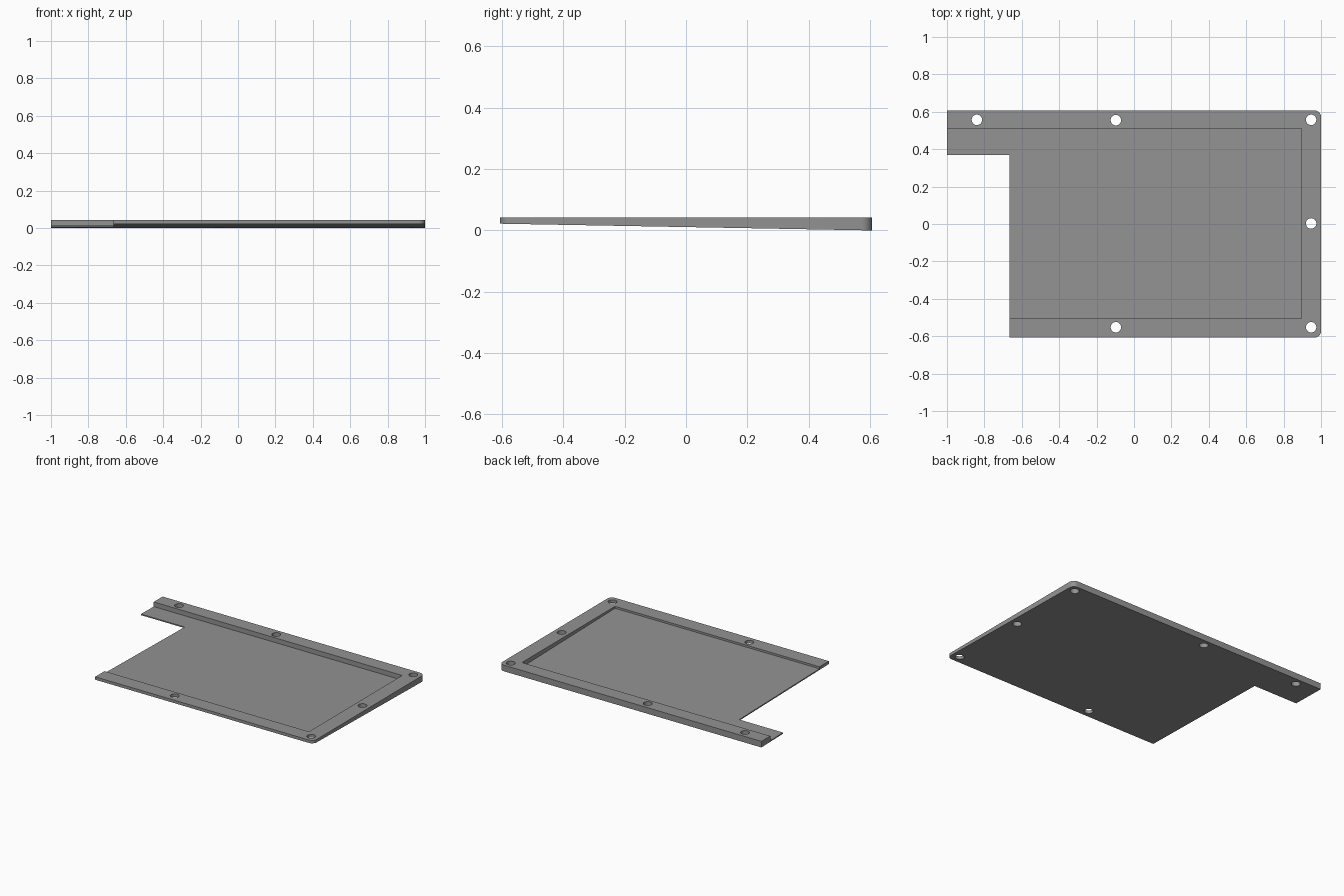
import bpy, bmesh, math

if "Cube" in bpy.data.objects:
    bpy.data.objects.remove(bpy.data.objects["Cube"])

TOP, HALF_Y = 0.042, 0.607
LEFT, STEP_X, STEP_Y = -1.0, -0.665, 0.37
FLOOR = 0.008          # thickness of the pocket floor
R = 0.035              # rounded right-hand corners

grey = bpy.data.materials.new("grey")
grey.diffuse_color = (0.29, 0.29, 0.29, 1)
grey.use_nodes = True
grey.node_tree.nodes["Principled BSDF"].inputs["Base Color"].default_value = grey.diffuse_color


def underside(y):
    """Height of the sloping underside."""
    return 0.022 * (HALF_Y - y) / (2 * HALF_Y)


def prism(name, outline, low, high):
    """Solid from a counter-clockwise outline with low(y) and high(y) faces."""
    bm = bmesh.new()
    a = [bm.verts.new((x, y, low(y))) for x, y in outline]
    b = [bm.verts.new((x, y, high(y))) for x, y in outline]
    bm.faces.new(a[::-1])
    bm.faces.new(b)
    n = len(outline)
    for i in range(n):
        j = (i + 1) % n
        bm.faces.new((a[i], a[j], b[j], b[i]))
    me = bpy.data.meshes.new(name)
    bm.to_mesh(me)
    bm.free()
    me.materials.append(grey)
    ob = bpy.data.objects.new(name, me)
    bpy.context.collection.objects.link(ob)
    return ob


def arc(cx, cy, r, start, end, n):
    return [(cx + r * math.cos(math.radians(start + (end - start) * i / n)),
             cy + r * math.sin(math.radians(start + (end - start) * i / n)))
            for i in range(n + 1)]


def cut(target, cutter):
    mod = target.modifiers.new(cutter.name, 'BOOLEAN')
    mod.operation, mod.solver, mod.object = 'DIFFERENCE', 'EXACT', cutter
    bpy.context.view_layer.objects.active = target
    bpy.ops.object.modifier_apply(modifier=mod.name)
    bpy.data.objects.remove(cutter, do_unlink=True)


# Wedge plate with a notch at the front left
outline = [(STEP_X, -HALF_Y)]
outline += arc(1 - R, -HALF_Y + R, R, -90, 0, 8)
outline += arc(1 - R, HALF_Y - R, R, 0, 90, 8)
outline += [(LEFT, HALF_Y), (LEFT, STEP_Y), (STEP_X, STEP_Y)]
plate = prism("wedge_plate", outline, underside, lambda y: TOP)

# Shallow pocket, open to the left, with its floor parallel to the underside
pocket = [(-1.1, -0.505), (0.895, -0.505), (0.895, 0.51), (-1.1, 0.51)]
cut(plate, prism("pocket_cutter", pocket,
                 lambda y: underside(y) + FLOOR, lambda y: 0.1))

# Screw holes through the rim
for x, y in [(-0.84, 0.557), (-0.097, 0.555), (0.947, 0.557),
             (0.947, 0.003), (0.947, -0.552), (-0.097, -0.552)]:
    cut(plate, prism("hole_cutter", arc(x, y, 0.028, 0, 345, 23),
                     lambda y: -0.1, lambda y: 0.1))

# Keep edges crisp, smooth the round walls
bpy.ops.object.select_all(action='DESELECT')
plate.select_set(True)
bpy.context.view_layer.objects.active = plate
bpy.ops.object.shade_smooth_by_angle(angle=math.radians(30))
